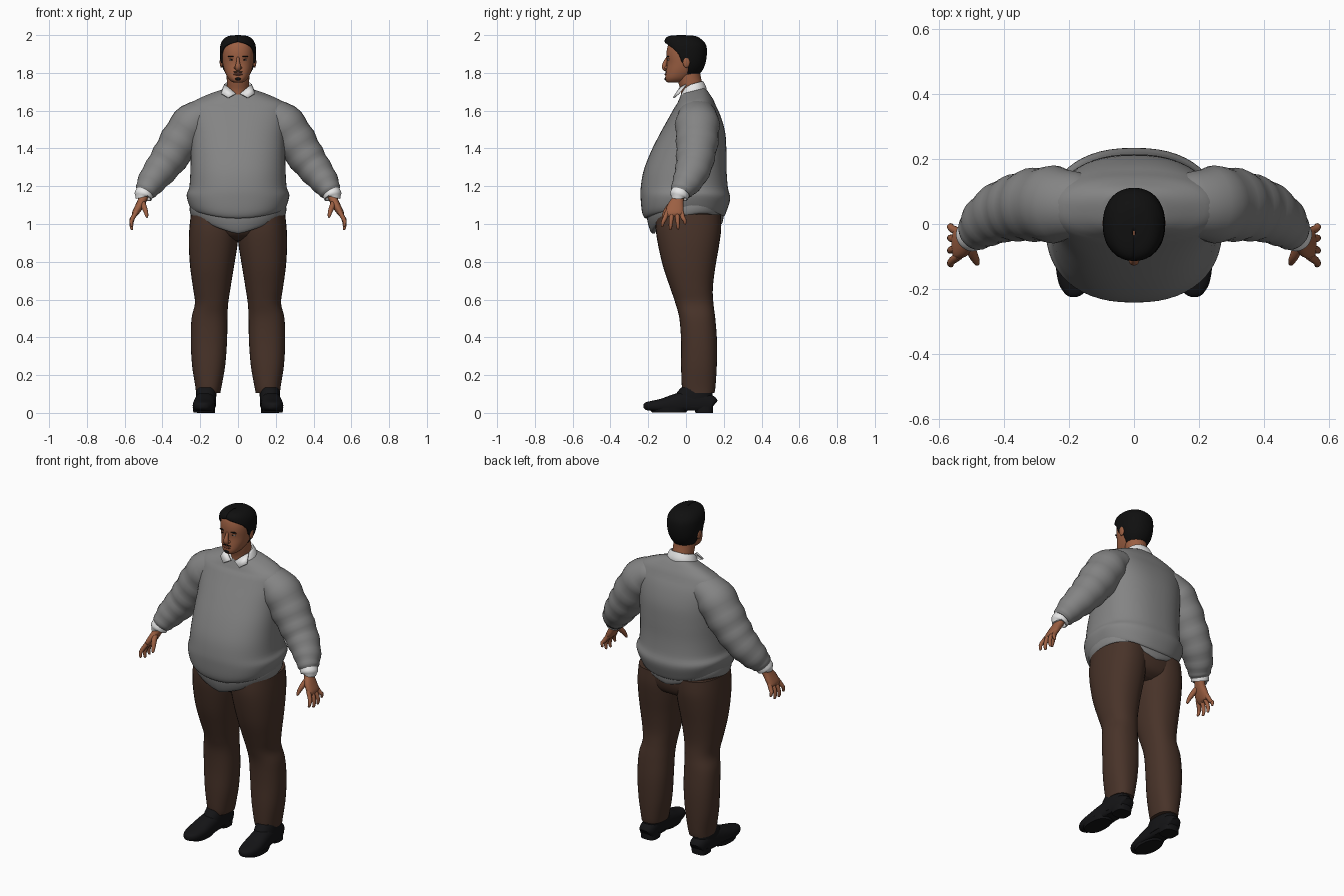
import bpy, bmesh, math
from mathutils import Vector


def material(name, rgb):
    m = bpy.data.materials.new(name)
    m.diffuse_color = (*rgb, 1)
    return m


GREY = material("grey wool", (0.23, 0.23, 0.23))
BROWN = material("brown cloth", (0.065, 0.033, 0.022))
SKIN = material("skin", (0.33, 0.115, 0.055))
LIP = material("lip", (0.2, 0.06, 0.035))
BLACK = material("black hair", (0.005, 0.005, 0.005))
LEATHER = material("black leather", (0.007, 0.007, 0.008))
WHITE = material("white cotton", (0.85, 0.85, 0.85))


def finish(name, bm, mat, mirror=False, thick=0):
    bmesh.ops.recalc_face_normals(bm, faces=bm.faces)
    me = bpy.data.meshes.new(name)
    bm.to_mesh(me)
    bm.free()
    me.materials.append(mat)
    ob = bpy.data.objects.new(name, me)
    bpy.context.collection.objects.link(ob)
    bpy.ops.object.select_all(action='DESELECT')
    bpy.context.view_layer.objects.active = ob
    ob.select_set(True)
    bpy.ops.object.shade_smooth_by_angle(angle=math.radians(50))
    if thick:
        s = ob.modifiers.new("thickness", 'SOLIDIFY')
        s.thickness, s.offset = thick, 0
    if mirror:
        ob.modifiers.new("mirror", 'MIRROR').use_mirror_merge = False
    return ob


def spline(rows, n):
    """Catmull-Rom through rows of numbers."""
    out = []
    for i in range(len(rows) - 1):
        a, b, c, d = (rows[max(0, min(len(rows) - 1, i + k))] for k in (-1, 0, 1, 2))
        for j in range(n):
            t = j / n
            out.append([0.5 * (2 * q + (r - p) * t + (2 * p - 5 * q + 4 * r - s) * t * t
                               + (3 * q - p - 3 * r + s) * t ** 3)
                        for p, q, r, s in zip(a, b, c, d)])
    return out + [list(rows[-1])]


def skin(name, rings, mat, closed=True, **kw):
    bm = bmesh.new()
    vs = [[bm.verts.new(p) for p in ring] for ring in rings]
    n = len(vs[0])
    for a, b in zip(vs, vs[1:]):
        for i in range(n if closed else n - 1):
            j = (i + 1) % n
            bm.faces.new((a[i], a[j], b[j], b[i]))
    if closed:
        bm.faces.new(vs[0])
        bm.faces.new(vs[-1])
    return finish(name, bm, mat, **kw)


def sq(a, p):
    """Point on a unit superellipse."""
    s, c = math.sin(a), math.cos(a)
    return (math.copysign(abs(s) ** (2 / p), s), math.copysign(abs(c) ** (2 / p), c))


def stack(name, rows, mat, p=2.3, seg=40, n=4, warp=None, limit=None, **kw):
    """Loft of level sections: z, left x, right x, front y, back y."""
    rings = []
    for z, x0, x1, y0, y1 in spline(rows, n):
        ring = []
        for i in range(seg):
            if limit:
                a = limit(z) * (2 * i / (seg - 1) - 1)
            else:
                a = 2 * math.pi * i / seg
            s, c = sq(a, p)
            v = Vector(((x0 + x1) / 2 + (x1 - x0) / 2 * s, (y0 + y1) / 2 + (y1 - y0) / 2 * c, z))
            if warp:
                v.z += warp(v)
            ring.append(v)
        rings.append(ring)
    return skin(name, rings, mat, closed=not limit, **kw)


def tube(name, rows, mat, ref=(0, 1, 0), p=2, seg=16, n=4, ripple=0, floor=None, **kw):
    """Loft along a path: x, y, z, side radius, radius towards ref."""
    pts = spline(rows, n)
    rings = []
    for k, (x, y, z, ra, rb) in enumerate(pts):
        t = (Vector(pts[min(k + 1, len(pts) - 1)][:3]) - Vector(pts[max(k - 1, 0)][:3])).normalized()
        v = Vector(ref)
        v = (v - t * v.dot(t)).normalized()
        u = v.cross(t)
        w = 1 + ripple * math.sin(k * 1.55)
        ring = []
        for i in range(seg):
            s, c = sq(2 * math.pi * i / seg, p)
            q = Vector((x, y, z)) + u * (ra * s * w) + v * (rb * c * w)
            if floor is not None:
                q.z = max(q.z, floor)
            ring.append(q)
        rings.append(ring)
    return skin(name, rings, mat, **kw)


def blob(name, loc, size, mat, **kw):
    bm = bmesh.new()
    bmesh.ops.create_uvsphere(bm, u_segments=16, v_segments=10, radius=1)
    for v in bm.verts:
        v.co = Vector(loc) + Vector((v.co.x * size[0], v.co.y * size[1], v.co.z * size[2]))
    return finish(name, bm, mat, **kw)


def even(rows):
    return [(z, -w, w, f, b) for z, w, f, b in rows]


# Sweater body with a hem that rises at the sides and a sloping neckline
def sweater_warp(v):
    low = max(0, min(1, (1.2 - v.z) / 0.16))
    high = max(0, min(1, (v.z - 1.62) / 0.06))
    return low * (0.05 * (v.x / 0.26) ** 2 + (0.0 if v.y < 0 else 0.01)) + high * (v.y - 0.04) * 0.25


stack("sweater_body", even([
    (1.04, 0.22, -0.19, 0.18), (1.03, 0.245, -0.215, 0.20), (1.06, 0.26, -0.232, 0.215),
    (1.13, 0.272, -0.24, 0.234), (1.19, 0.258, -0.24, 0.222), (1.28, 0.252, -0.225, 0.215),
    (1.38, 0.25, -0.187, 0.214), (1.48, 0.25, -0.137, 0.208), (1.57, 0.258, -0.087, 0.184),
    (1.635, 0.25, -0.052, 0.152), (1.675, 0.175, -0.038, 0.122), (1.705, 0.09, -0.025, 0.10)]),
    GREY, p=2.35, seg=56, warp=sweater_warp)

# Shirt tail showing under the hem
stack("shirt_tail", even([
    (0.95, 0.235, -0.165, 0.175), (0.955, 0.25, -0.185, 0.192), (1.02, 0.256, -0.205, 0.20),
    (1.12, 0.25, -0.21, 0.20)]), GREY, seg=56,
    warp=lambda v: max(0, (1.13 - v.z) / 0.17) * (0.09 * min(1, abs(v.x) / 0.25) ** 1.3
                                                   + max(0, v.y) * 0.25))

# Sleeves, cuffs and hands
tube("sleeve", [
    (0.15, 0.06, 1.59, 0.075, 0.09), (0.23, 0.06, 1.545, 0.105, 0.115), (0.295, 0.06, 1.455, 0.108, 0.113),
    (0.35, 0.052, 1.37, 0.1, 0.104), (0.40, 0.04, 1.30, 0.09, 0.095), (0.45, 0.012, 1.235, 0.078, 0.082),
    (0.482, -0.018, 1.185, 0.062, 0.064), (0.495, -0.028, 1.163, 0.05, 0.052)],
    GREY, seg=28, ripple=0.03, mirror=True)
tube("shirt_cuff", [(0.482, -0.018, 1.19, 0.045, 0.045), (0.494, -0.03, 1.165, 0.049, 0.05),
                    (0.503, -0.038, 1.145, 0.048, 0.049), (0.504, -0.039, 1.142, 0.038, 0.038)],
     WHITE, n=2, seg=24, mirror=True)
tube("palm", [(0.49, -0.03, 1.17, 0.026, 0.03), (0.505, -0.043, 1.13, 0.023, 0.032),
              (0.525, -0.056, 1.09, 0.021, 0.045), (0.545, -0.062, 1.055, 0.017, 0.046),
              (0.55, -0.062, 1.042, 0.008, 0.036)], SKIN, p=2.4, mirror=True)
for i, (y, tip, spread) in enumerate([(-0.098, 0.985, -0.028), (-0.073, 0.968, -0.01),
                                      (-0.048, 0.972, 0.006), (-0.025, 0.998, 0.02)]):
    tube("finger_%d" % (i + 1), [
        (0.538, y, 1.065, 0.013, 0.013), (0.558, y + spread * 0.5, 1.03, 0.012, 0.012),
        (0.565, y + spread * 0.85, tip + 0.025, 0.010, 0.010),
        (0.561, y + spread, tip + 0.004, 0.007, 0.007), (0.560, y + spread, tip, 0.002, 0.002)],
        SKIN, seg=10, n=2, mirror=True)
tube("thumb", [(0.508, -0.058, 1.12, 0.016, 0.016), (0.497, -0.09, 1.09, 0.015, 0.016),
               (0.487, -0.11, 1.062, 0.012, 0.012), (0.482, -0.122, 1.038, 0.007, 0.007),
               (0.481, -0.124, 1.034, 0.002, 0.002)], SKIN, seg=10, n=2, mirror=True)

# Trousers
stack("trouser_seat", even([(0.91, 0.12, -0.07, 0.12), (0.94, 0.21, -0.13, 0.165), (1.0, 0.246, -0.165, 0.186),
                            (1.08, 0.24, -0.17, 0.185)]), BROWN)
stack("trouser_leg", [
    (1.05, -0.01, 0.25, -0.16, 0.185), (0.97, -0.005, 0.258, -0.16, 0.186), (0.88, 0.004, 0.26, -0.146, 0.174),
    (0.77, 0.022, 0.253, -0.12, 0.155), (0.66, 0.04, 0.238, -0.083, 0.142), (0.58, 0.052, 0.228, -0.056, 0.145),
    (0.5, 0.056, 0.246, -0.035, 0.155), (0.38, 0.058, 0.25, -0.026, 0.164), (0.25, 0.068, 0.243, -0.026, 0.163),
    (0.14, 0.087, 0.226, -0.022, 0.156), (0.105, 0.094, 0.222, -0.015, 0.15)],
    BROWN, seg=32, mirror=True)

# Shoes: foot and ankle opening
tube("shoe", [
    (0.168, 0.146, 0.04, 0.03, 0.03), (0.168, 0.135, 0.045, 0.044, 0.046), (0.17, 0.08, 0.055, 0.051, 0.058),
    (0.172, 0.01, 0.055, 0.053, 0.06), (0.177, -0.06, 0.045, 0.057, 0.054), (0.182, -0.13, 0.038, 0.058, 0.037),
    (0.184, -0.185, 0.036, 0.047, 0.027), (0.185, -0.215, 0.036, 0.027, 0.019),
    (0.185, -0.225, 0.036, 0.008, 0.008)],
    LEATHER, ref=(0, 0, 1), p=2.5, seg=24, floor=0.012, mirror=True)
stack("shoe_ankle", [(0.03, 0.118, 0.222, -0.08, 0.135), (0.09, 0.115, 0.222, -0.06, 0.14),
                     (0.135, 0.115, 0.218, -0.025, 0.142)], LEATHER, seg=24, mirror=True)
stack("shoe_heel", [(0, 0.122, 0.216, 0.05, 0.142), (0.035, 0.12, 0.218, 0.04, 0.144)],
      LEATHER, p=3, seg=24, n=1, mirror=True)
stack("shoe_sole", [(0.002, 0.13, 0.236, -0.18, 0.0), (0.028, 0.125, 0.24, -0.2, 0.02)],
      LEATHER, seg=24, n=1, mirror=True)

# Neck, collar and collar points
tube("neck", [(0, 0.035, 1.66, 0.058, 0.06), (0, 0.03, 1.72, 0.058, 0.06), (0, 0.015, 1.78, 0.06, 0.062),
              (0, 0.01, 1.84, 0.06, 0.062)], SKIN, seg=28)
stack("shirt_collar", even([(1.66, 0.09, -0.05, 0.108), (1.70, 0.088, -0.04, 0.108), (1.735, 0.074, -0.03, 0.094),
                            (1.742, 0.066, -0.022, 0.088), (1.735, 0.06, -0.015, 0.082)]), WHITE, p=2.1,
      warp=lambda v: (v.y - 0.035) * 0.28 - (0.055 * max(0, 1 - abs(v.x) / 0.07) if v.y < 0.02 else 0))
bm = bmesh.new()
bm.faces.new([bm.verts.new(p) for p in ((0.072, 0.0, 1.738), (0.05, -0.03, 1.722), (0.012, -0.05, 1.69),
                                        (0.052, -0.066, 1.668), (0.088, -0.04, 1.69))])
finish("collar_point", bm, WHITE, mirror=True, thick=0.008)

# Head
stack("head", even([
    (1.748, 0.018, -0.09, -0.03), (1.755, 0.036, -0.105, 0.0), (1.775, 0.055, -0.11, 0.03),
    (1.81, 0.071, -0.106, 0.065), (1.85, 0.081, -0.101, 0.09), (1.89, 0.085, -0.104, 0.098),
    (1.925, 0.085, -0.101, 0.098), (1.955, 0.078, -0.09, 0.085), (1.98, 0.055, -0.06, 0.055),
    (1.988, 0.02, -0.025, 0.02)]), SKIN, p=2.2)


# Hair: wraps back of the head, its edge swinging forward towards the top
def hairline(z):
    pts = [(1.78, 75), (1.83, 82), (1.86, 100), (1.90, 108), (1.935, 128), (1.952, 150), (1.965, 180), (2.1, 180)]
    for (a, p), (b, q) in zip(pts, pts[1:]):
        if z <= b:
            return math.radians(p + (q - p) * max(0, (z - a) / (b - a)))
    return math.pi


stack("hair", even([
    (1.785, 0.05, -0.09, 0.058), (1.82, 0.074, -0.1, 0.085), (1.86, 0.087, -0.105, 0.1),
    (1.91, 0.091, -0.108, 0.106), (1.95, 0.087, -0.109, 0.1), (1.977, 0.071, -0.106, 0.075),
    (1.991, 0.046, -0.085, 0.045), (1.995, 0.004, -0.035, -0.02)]),
    BLACK, p=2.2, limit=hairline, thick=0.01)

# Facial features
tube("nose", [(0, -0.096, 1.885, 0.007, 0.006), (0, -0.108, 1.86, 0.009, 0.01), (0, -0.115, 1.835, 0.015, 0.013),
              (0, -0.108, 1.82, 0.014, 0.012), (0, -0.1, 1.817, 0.004, 0.004)], SKIN, seg=12)
blob("nostril_wing", (0.013, -0.105, 1.828), (0.008, 0.009, 0.008), SKIN, mirror=True)
blob("ear", (0.088, 0.002, 1.858), (0.009, 0.019, 0.031), SKIN, mirror=True)
blob("brow", (0.035, -0.095, 1.887), (0.02, 0.008, 0.0035), BLACK, mirror=True)
blob("eye", (0.034, -0.091, 1.869), (0.012, 0.007, 0.0045), WHITE, mirror=True)
blob("pupil", (0.034, -0.0945, 1.869), (0.0055, 0.0055, 0.0042), BLACK, mirror=True)
blob("eyelid", (0.034, -0.091, 1.8745), (0.015, 0.009, 0.0035), SKIN, mirror=True)
blob("mouth", (0, -0.105, 1.792), (0.024, 0.009, 0.006), LIP)
blob("moustache", (0.012, -0.105, 1.805), (0.014, 0.006, 0.0025), BLACK, mirror=True)
blob("chin_beard", (0, -0.108, 1.768), (0.015, 0.007, 0.008), BLACK)
